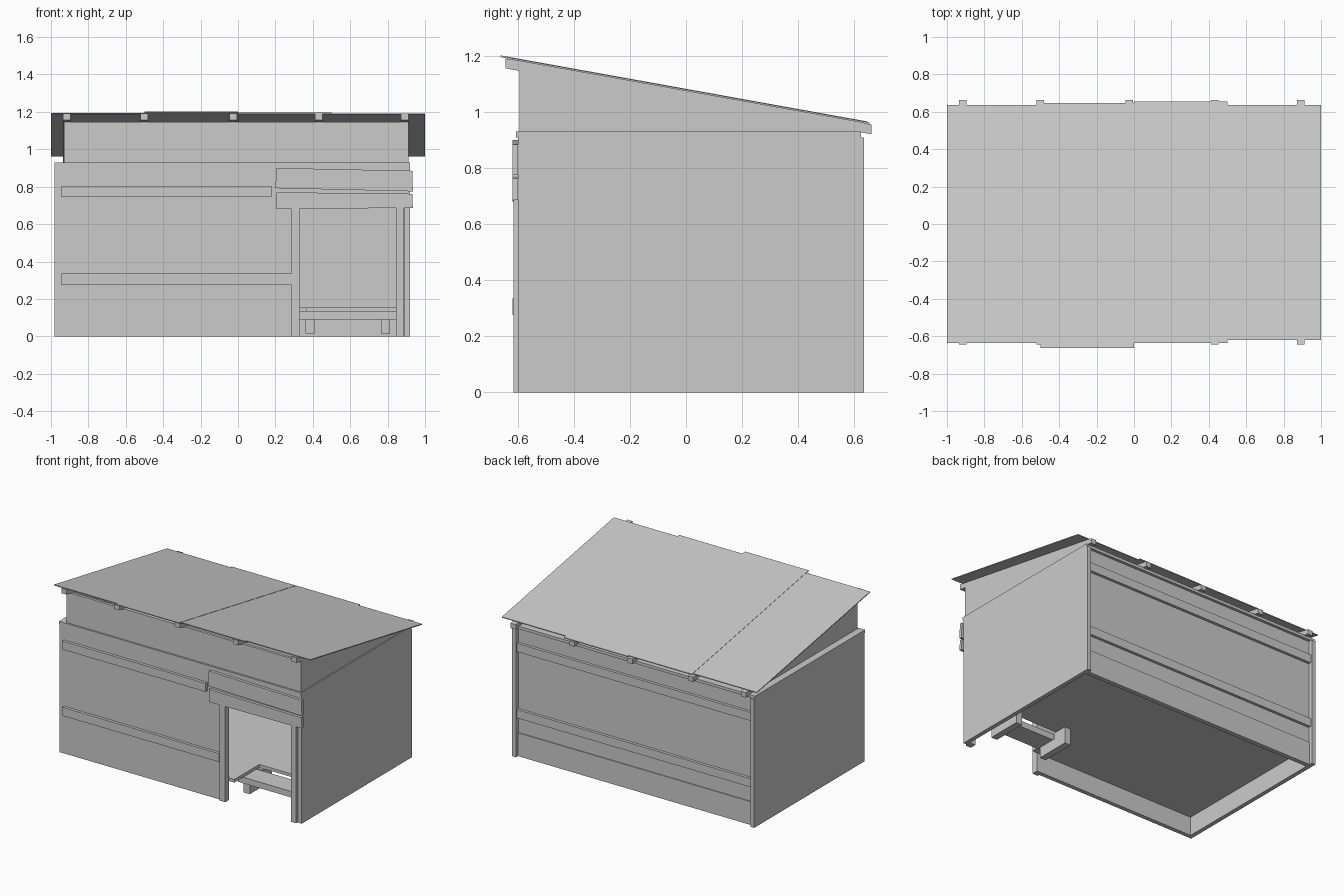
import bpy, bmesh

cube = bpy.data.objects.get("Cube")
if cube:
    bpy.data.objects.remove(cube, do_unlink=True)

# Single flat colour
grey = bpy.data.materials.new("plain grey")
grey.use_nodes = True
GREY = (0.6, 0.6, 0.6, 1)
grey.diffuse_color = GREY
for node in grey.node_tree.nodes:
    if node.type == 'BSDF_PRINCIPLED':
        node.inputs["Base Color"].default_value = GREY


def prism(name, outline, axis, lo, hi):
    """Extrude a 2D outline along an axis (the outline uses the other two axes in order)."""
    bm = bmesh.new()

    def place(point, depth):
        co = list(point)
        co.insert("xyz".index(axis), depth)
        return bm.verts.new(co)

    face = bm.faces.new([place(p, lo) for p in outline])
    ext = bmesh.ops.extrude_face_region(bm, geom=[face])
    offset = [0, 0, 0]
    offset["xyz".index(axis)] = hi - lo
    moved = [g for g in ext["geom"] if isinstance(g, bmesh.types.BMVert)]
    bmesh.ops.translate(bm, verts=moved, vec=offset)
    bmesh.ops.recalc_face_normals(bm, faces=bm.faces)
    mesh = bpy.data.meshes.new(name)
    bm.to_mesh(mesh)
    bm.free()
    mesh.materials.append(grey)
    obj = bpy.data.objects.new(name, mesh)
    bpy.context.scene.collection.objects.link(obj)
    return obj


def box(name, x, y, z):
    return prism(name, [(x[0], y[0]), (x[1], y[0]), (x[1], y[1]), (x[0], y[1])], 'z', *z)


LEFT, RIGHT = -0.98, 0.92      # outer faces of the side walls
FRONT, BACK = -0.6, 0.635
PLATE = (0.91, 0.93)           # wall plate heights
T = 0.03                       # wall thickness
RAILS = [(0.745, 0.805), (0.275, 0.335)]
INNER = (LEFT + T, RIGHT - T)

# Side walls
box("right_wall", (LEFT, INNER[0]), (FRONT, BACK), (0, 0.91))
box("left_wall", (INNER[1], RIGHT), (FRONT, BACK), (0, 0.91))

# Front wall with doorway
front = (FRONT, FRONT + T)
box("front_wall", (INNER[0], 0.31), front, (0, 0.91))
box("wall_above_door", (0.31, INNER[1]), front, (0.69, 0.91))
box("door_post_right", (0.285, 0.33), (-0.615, -0.57), (0, 0.7))
box("door_post_left", (0.845, 0.887), (-0.615, -0.57), (0, 0.69))

# Front rails
for end, z in zip((0.18, 0.285), RAILS):
    box("front_rail", (-0.945, end), (-0.62, FRONT), z)

# Crooked header boards over the doorway
prism("header_board_upper", [(0.205, 0.9), (0.2, 0.792), (0.935, 0.775), (0.932, 0.885)],
      'y', -0.62, FRONT)
prism("header_board_lower", [(0.205, 0.77), (0.207, 0.68), (0.935, 0.687), (0.932, 0.762)],
      'y', -0.62, FRONT)

# Back wall, recessed between the side walls
box("back_wall", INNER, (0.58, 0.605), (0, 0.91))
for z in RAILS:
    box("back_rail", INNER, (0.605, 0.625), z)
box("back_skirting", INNER, (0.605, 0.612), (0, 0.165))

# Wall plates
box("front_plate", (LEFT, RIGHT), (-0.607, -0.55), PLATE)
box("back_plate", (LEFT, RIGHT), (0.575, 0.625), PLATE)
box("right_plate", (LEFT, LEFT + 0.05), (-0.55, 0.575), PLATE)
box("left_plate", (RIGHT - 0.05, RIGHT), (-0.55, 0.575), PLATE)

# Floor with a notch at the doorway
prism("floor", [(INNER[0], 0.58), (INNER[0], -0.57), (0.37, -0.57), (0.37, -0.29),
                (INNER[1], -0.29), (INNER[1], 0.58)], 'z', 0.133, 0.155)

# Step inside the doorway
box("step_plank", (0.33, 0.845), (-0.47, -0.32), (0.09, 0.133))
for x in (0.36, 0.765):
    box("step_leg", (x, x + 0.048), (-0.45, -0.2), (0.015, 0.09))
    box("step_bracket", (x, x + 0.048), (-0.31, -0.2), (0.09, 0.133))


# Sloping roof
SLOPE = -0.18


def roof_z(y):
    return 1.075 + SLOPE * y


def sloped(name, x, y, below, above):
    outline = [(y[0], roof_z(y[0]) + below), (y[1], roof_z(y[1]) + below),
               (y[1], roof_z(y[1]) + above), (y[0], roof_z(y[0]) + above)]
    return prism(name, outline, 'x', *x)


# Upper front board and gables
box("upper_front_board", (-0.93, 0.912), (-0.594, -0.575), (0.93, 1.147))
for x in (-0.93, 0.892):
    prism("gable", [(-0.575, 0.93), (-0.575, roof_z(-0.575) - 0.035),
                    (0.61, roof_z(0.61) - 0.035), (0.61, 0.93)], 'x', x, x + 0.02)

# Rafters
for x in (-0.915, -0.5, -0.025, 0.432, 0.892):
    sloped("rafter", (x - 0.02, x + 0.02), (-0.645, 0.662), -0.035, 0)

# Four slightly staggered roof sheets
sheets = [(-0.635, 0.635), (-0.662, 0.648), (-0.637, 0.655), (-0.62, 0.635)]
for i, span in enumerate(sheets):
    lift = 0.002 if i == 1 else 0
    sloped("roof_sheet", (-1 + i * 0.5, -0.5 + i * 0.5), span, lift, lift + 0.006)
